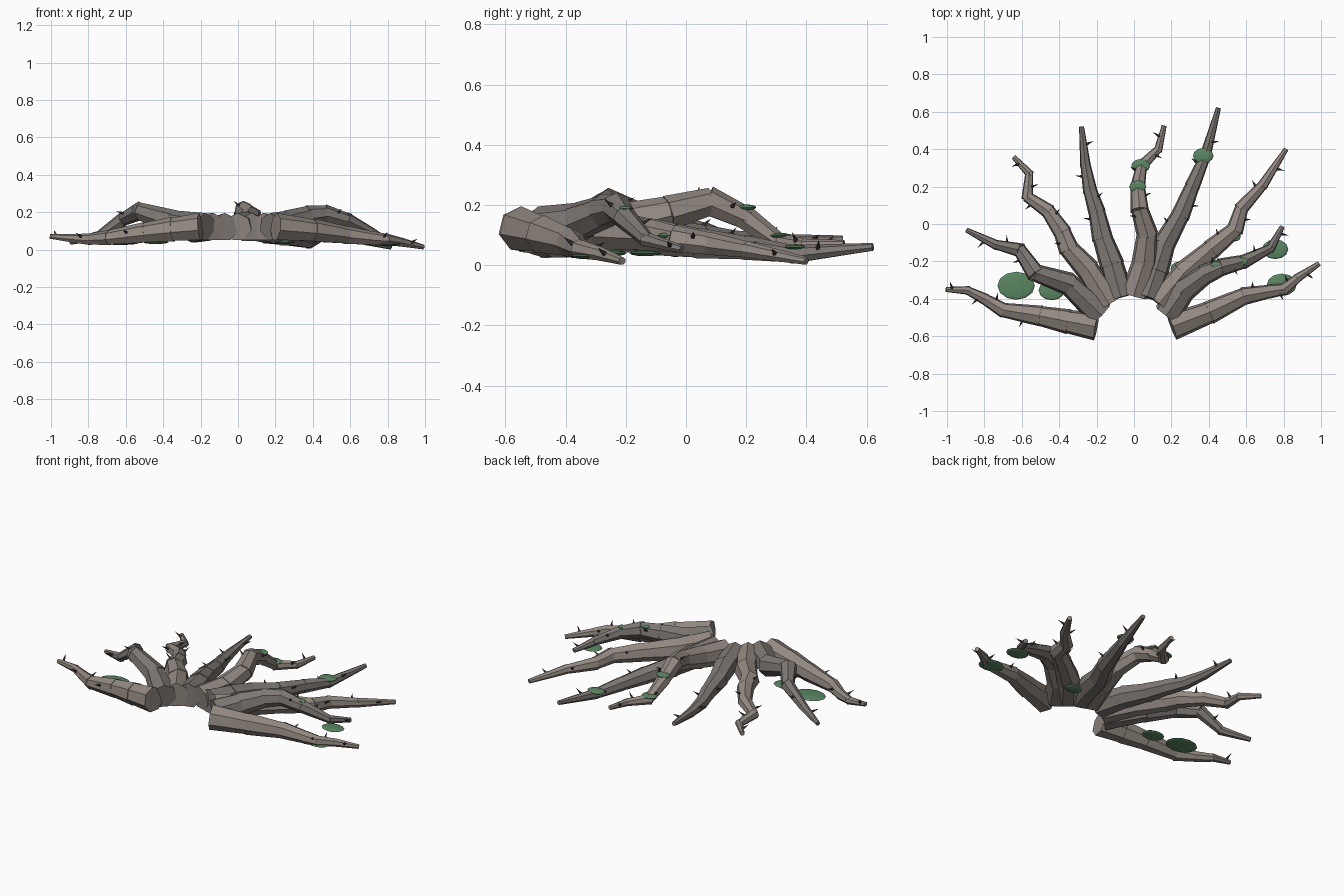
import bpy, bmesh, math, random
from mathutils import Vector, Matrix

random.seed(4)


def material(name, rgb):
    m = bpy.data.materials.new(name)
    m.diffuse_color = (*rgb, 1)
    return m


BARK = material("bark", (0.29, 0.25, 0.22))
DARK = material("dark_bark", (0.21, 0.19, 0.175))
THORN = material("thorn", (0.06, 0.05, 0.045))
MOSS = material("moss", (0.10, 0.24, 0.12))


def finish(bm, name, mat):
    me = bpy.data.meshes.new(name)
    bm.to_mesh(me)
    bm.free()
    ob = bpy.data.objects.new(name, me)
    bpy.context.collection.objects.link(ob)
    me.materials.append(mat)


def frustum(bm, a, b, r1, r2, sides):
    d = b - a
    rot = d.to_track_quat('Z', 'Y').to_matrix().to_4x4()
    bmesh.ops.create_cone(bm, cap_ends=True, segments=sides, radius1=r1, radius2=r2,
                          depth=d.length, matrix=Matrix.Translation((a + b) / 2) @ rot)


def root(i, mat, flat):
    # each root starts on the half ring around (0, -0.58)
    ang = math.radians(170 - (i - 1) * 20)
    pts = [Vector((0.205 * math.cos(ang), -0.585 + 0.205 * math.sin(ang), .12))]
    pts += [Vector(flat[k:k + 3]) for k in range(0, len(flat), 3)]
    total = sum((b - a).length for a, b in zip(pts, pts[1:]))
    bark, thorns, run = bmesh.new(), bmesh.new(), 0

    def radius(t):
        return 0.076 - 0.062 * t ** 1.1

    for k, (a, b) in enumerate(zip(pts, pts[1:])):
        d = (b - a).normalized()
        r1 = radius(run / total)
        run += (b - a).length
        r2 = radius(min(run / total, 1))
        # tapered segments overlap a little, leaving knuckles at the joints
        frustum(bark, a - d * (0.012 if k else 0), b + d * 0.006, r1 * (1.05 if k else 1), r2 * 0.97, 7)
        # one small thorn on each outer segment, alternating sides
        if k >= 2:
            t = random.uniform(0.3, 0.8)
            side = d.cross(Vector((0, 0, 1))).normalized() * (1 if k % 2 else -1)
            out = (side + Vector((0, 0, random.uniform(0.3, 1)))).normalized()
            p = a.lerp(b, t) + out * (r1 + (r2 - r1) * t) * 0.8
            frustum(thorns, p, p + (out + d * 0.3) * 0.045, 0.009, 0, 5)
    finish(bark, f"root_{i}", mat)
    finish(thorns, f"root_{i}_thorns", THORN)


# nine roots fanning out, left to right: points after the shared ring start
root(1, BARK, (-.36, -.52, .105, -.51, -.49, .088, -.70, -.46, .062, -.80, -.40, .055, -.89, -.355, .06, -1, -.35, .07))
root(2, DARK, (-.35, -.32, .15, -.53, -.26, .205, -.61, -.14, .165, -.74, -.11, .075, -.89, -.035, .04))
root(3, BARK, (-.25, -.24, .125, -.35, -.13, .13, -.385, -.04, .12, -.46, .07, .10, -.57, .145, .08, -.56, .27, .065, -.64, .355, .06))
root(4, DARK, (-.12, -.21, .115, -.17, -.07, .10, -.20, .07, .085, -.235, .18, .075, -.26, .32, .075, -.28, .515, .085))
root(5, BARK, (.055, -.20, .14, .07, -.05, .175, .03, .08, .21, .02, .20, .155, .04, .31, .075, .13, .40, .065, .16, .52, .07))
root(6, DARK, (.12, -.24, .11, .165, -.10, .09, .25, .05, .07, .315, .21, .055, .38, .36, .036, .45, .615, .06))
root(7, BARK, (.27, -.26, .11, .42, -.13, .10, .54, -.03, .085, .575, .085, .07, .69, .21, .05, .81, .395, .015))
root(8, DARK, (.27, -.35, .145, .38, -.27, .18, .47, -.23, .19, .59, -.20, .155, .73, -.13, .085, .79, -.02, .055))
root(9, BARK, (.41, -.47, .10, .59, -.385, .075, .73, -.36, .058, .80, -.35, .052, .88, -.285, .038, .985, -.215, .015))

# flattened moss pads: x, y, z, radius
pads = [(-.63, -.33, .035, .10), (-.44, -.355, .04, .07), (.25, -.24, .04, .055),
        (.79, -.325, .03, .08), (.755, -.135, .04, .07), (.37, .365, .06, .055),
        (.035, .31, .098, .05), (.02, .20, .192, .045), (.58, -.20, .188, .03),
        (.44, -.22, .222, .03), (.54, -.07, .098, .03)]
for i, (x, y, z, r) in enumerate(pads):
    bm = bmesh.new()
    bmesh.ops.create_uvsphere(bm, u_segments=12, v_segments=6, radius=1,
                              matrix=Matrix.Translation((x, y, z)) @ Matrix.Diagonal((r, r * .75, .010, 1)))
    finish(bm, f"moss_pad_{i + 1}", MOSS)
